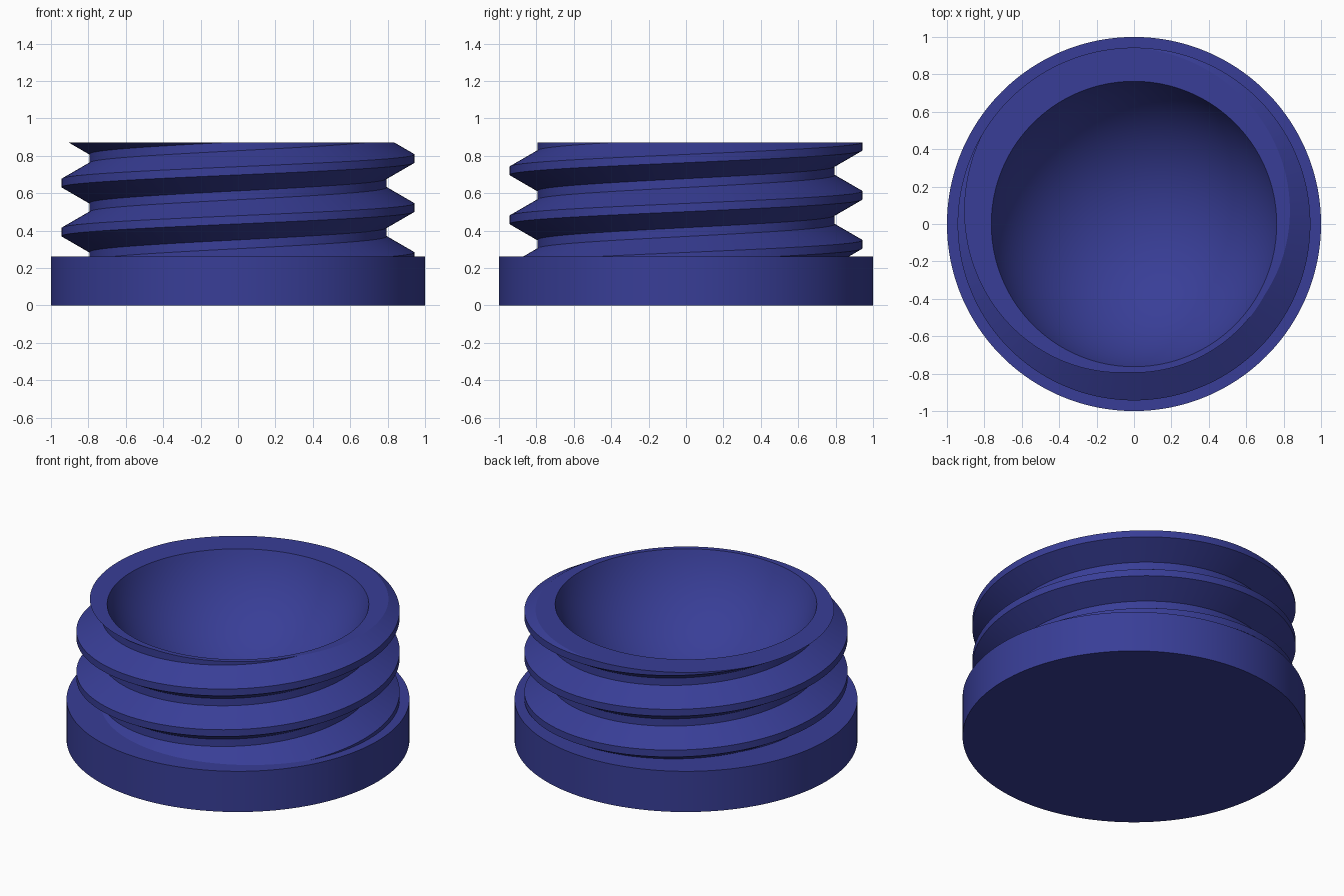
import bpy
import bmesh
import math

if "Cube" in bpy.data.objects:
    bpy.data.objects.remove(bpy.data.objects["Cube"])

SEG = 192                      # sides around the axis
BASE_TOP, TOP = 0.262, 0.872   # heights of the flange and the rim
ROOT, CREST, BORE = 0.795, 0.943, 0.763
BOWL_RISE = 0.25               # bowl sphere centre above the rim
PITCH = 0.262
HALF_CREST, HALF_FOOT = 0.022, 0.1075   # half heights of the tooth tip and foot
CREST_Z = 0.785                # a crest height at angle 0

blue = bpy.data.materials.new("deep blue")
blue.diffuse_color = (0.04, 0.048, 0.31, 1)
blue.use_nodes = True
blue.node_tree.nodes["Principled BSDF"].inputs["Base Color"].default_value = blue.diffuse_color


def thread_radius(z, angle):
    """Radius of the screw surface at a height and angle."""
    d = (z - CREST_Z - PITCH * angle / math.tau) / PITCH
    d = abs(d - round(d)) * PITCH
    t = (HALF_FOOT - d) / (HALF_FOOT - HALF_CREST)
    return ROOT + (CREST - ROOT) * min(1, max(0, t))


def lathe(name, column):
    """Sweep a (radius, height) column that may change with the angle."""
    bm = bmesh.new()
    rows = []
    for i in range(SEG + 1):
        a = math.tau * i / SEG
        rows.append([bm.verts.new((r * math.cos(a), r * math.sin(a), z))
                     for r, z in column(a)])
    for left, right in zip(rows, rows[1:]):
        for k in range(len(left) - 1):
            bm.faces.new((left[k], right[k], right[k + 1], left[k + 1]))
    bmesh.ops.remove_doubles(bm, verts=bm.verts, dist=1e-5)
    mesh = bpy.data.meshes.new(name)
    bm.to_mesh(mesh)
    bm.free()
    obj = bpy.data.objects.new(name, mesh)
    bpy.context.collection.objects.link(obj)
    mesh.materials.append(blue)
    bpy.context.view_layer.objects.active = obj
    obj.select_set(True)
    bpy.ops.object.shade_smooth_by_angle(angle=math.radians(25))
    obj.select_set(False)


# Flange: flat disc whose top ends at the foot of the thread
def flange_column(a):
    return [(0, 0), (1, 0), (1, BASE_TOP), (thread_radius(BASE_TOP, a), BASE_TOP)]


# Threaded body: helical tooth edges clipped between flange and rim, then the bowl
def body_column(a):
    column = []
    for turn in range(-4, 3):
        for edge in (-HALF_FOOT, -HALF_CREST, HALF_CREST, HALF_FOOT):
            z = CREST_Z + PITCH * (turn + a / math.tau) + edge
            z = min(TOP, max(BASE_TOP, z))
            column.append((thread_radius(z, a), z))
    sphere = math.hypot(BORE, BOWL_RISE)
    slope = math.asin(BORE / sphere)
    for k in range(33):
        b = slope * (1 - k / 32)
        column.append((sphere * math.sin(b), TOP + BOWL_RISE - sphere * math.cos(b)))
    return column


lathe("flange", flange_column)
lathe("threaded_body", body_column)
